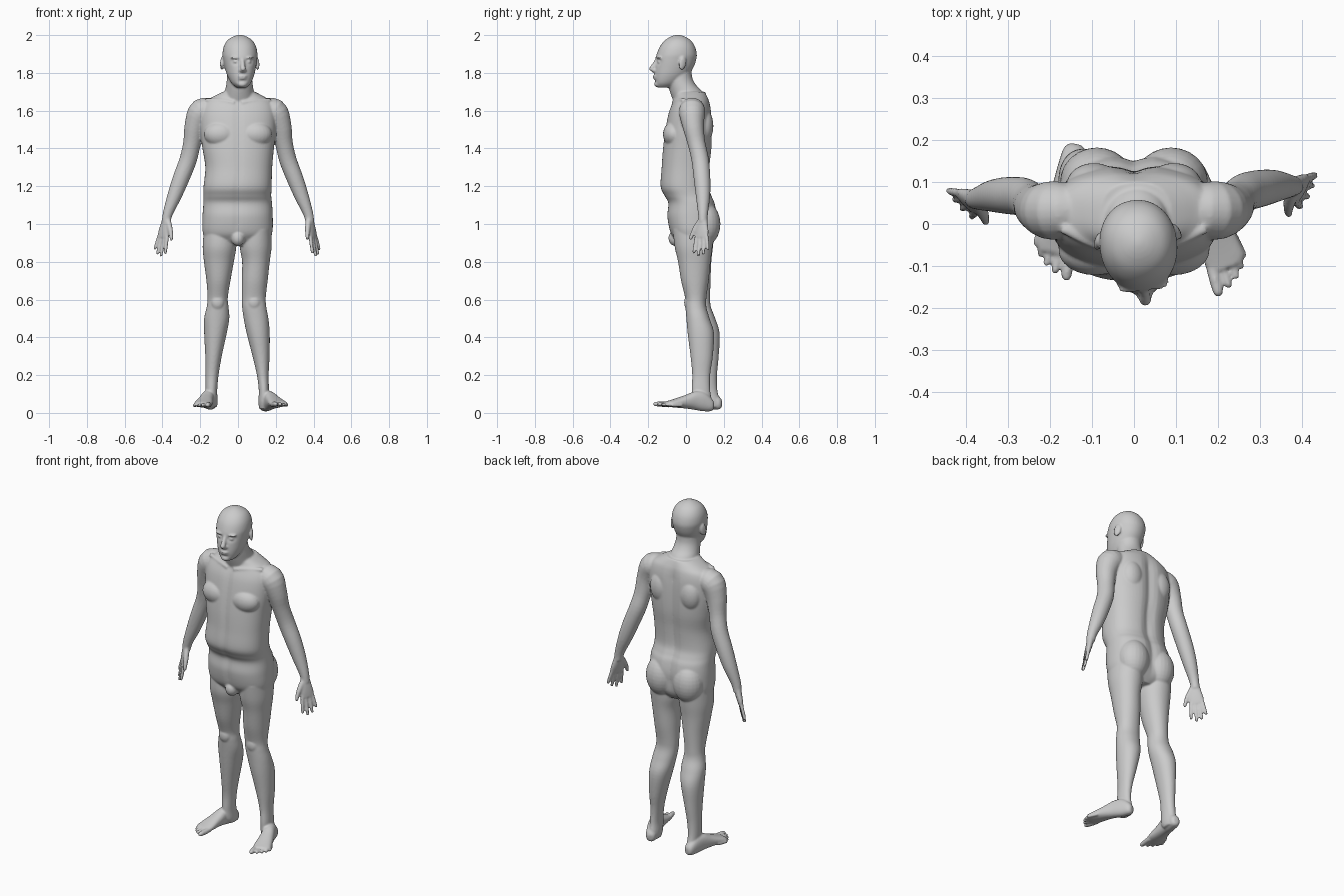
import bpy, bmesh, math
from mathutils import Vector, Matrix

bm = bmesh.new()


def spline(rows, sub):
    """Catmull-Rom interpolation of rows of numbers."""
    out = []
    for i in range(len(rows) - 1):
        a, b, c, d = rows[max(i - 1, 0)], rows[i], rows[i + 1], rows[min(i + 2, len(rows) - 1)]
        for k in range(sub):
            t = k / sub
            out.append([0.5 * (2 * q + (r - p) * t + (2 * p - 5 * q + 4 * r - s) * t * t
                               + (3 * q - p - 3 * r + s) * t ** 3) for p, q, r, s in zip(a, b, c, d)])
    return out + [list(rows[-1])]


def skin(rings):
    """Closed skin over a list of vertex-position rings."""
    vs = [[bm.verts.new(p) for p in ring] for ring in rings]
    n = len(vs[0])
    faces = [bm.faces.new((a[i], a[(i + 1) % n], b[(i + 1) % n], b[i]))
             for a, b in zip(vs, vs[1:]) for i in range(n)]
    faces += [bm.faces.new(vs[0][::-1]), bm.faces.new(vs[-1])]
    bmesh.ops.recalc_face_normals(bm, faces=faces)


def loft(rows, e=2.2, m=Matrix(), warp=None, n=40, sub=5):
    """Rounded sections; each row is (z, x0, x1, y0, y1)."""
    rings = []
    for z, x0, x1, y0, y1 in spline(rows, sub):
        ring = []
        for i in range(n):
            c, s = math.cos(math.tau * i / n), math.sin(math.tau * i / n)
            p = Vector(((x0 + x1) / 2 + (x1 - x0) / 2 * math.copysign(abs(c) ** (2 / e), c),
                        (y0 + y1) / 2 + (y1 - y0) / 2 * math.copysign(abs(s) ** (2 / e), s), z))
            if warp:
                warp(p)
            ring.append(m @ p)
        rings.append(ring)
    skin(rings)


def tube(rows, m=Matrix(), n=16, sub=4):
    """Round limb; each row is (x, y, z, radius)."""
    pts = spline(rows, sub)
    cs = [Vector(p[:3]) for p in pts]
    d = cs[-1] - cs[0]
    ref = Vector((0, 0, 0))
    ref[min(range(3), key=lambda k: abs(d[k]))] = 1
    rings = []
    for i, p in enumerate(pts):
        t = (cs[min(i + 1, len(cs) - 1)] - cs[max(i - 1, 0)]).normalized()
        a = t.cross(ref).normalized()
        b = t.cross(a)
        rings.append([m @ (cs[i] + p[3] * (a * math.cos(math.tau * k / n) + b * math.sin(math.tau * k / n)))
                      for k in range(n)])
    skin(rings)


def ball(c, r, m=Matrix()):
    bmesh.ops.create_uvsphere(bm, u_segments=24, v_segments=16, radius=1,
                              matrix=m @ Matrix.Translation(c) @ Matrix.Diagonal((*r, 1)))


def digit(a, b, r, m):
    """Finger or toe with a rounded tip."""
    a, b = Vector(a), Vector(b)
    d = (b - a).normalized()
    tube([(*a, r), (*a.lerp(b, .5), r), (*(b - d * r), r * .88), (*(b - d * r * .3), r * .65), (*b, r * .2)], m, 12)


def frame(origin, across, forward):
    """Local x = across, local z = forward."""
    f = Vector(forward).normalized()
    a = Vector(across)
    a = (a - f * a.dot(f)).normalized()
    u = f.cross(a)
    m = Matrix((a, u, f)).transposed().to_4x4()
    m.translation = Vector(origin)
    return m


# torso with spine and breastbone grooves
def groove(p):
    w = min(max((p.z - .9) / .1, 0), 1) * min(max((1.7 - p.z) / .1, 0), 1)
    p.y -= .016 * w * math.exp(-(p.x / .03) ** 2) * (p.y > .05)
    if p.y < 0:
        p.y += .006 * w * math.exp(-(p.x / .02) ** 2)


loft([(.885, -.06, .06, -.03, .11), (.92, -.165, .16, -.06, .14), (.96, -.187, .182, -.085, .155),
      (1.04, -.188, .184, -.1, .165), (1.11, -.183, .18, -.095, .155), (1.15, -.182, .176, -.115, .138),
      (1.2, -.182, .178, -.136, .124), (1.3, -.173, .181, -.13, .127), (1.4, -.188, .19, -.123, .138),
      (1.5, -.2, .202, -.11, .14), (1.59, -.2, .202, -.092, .136), (1.645, -.18, .183, -.07, .126),
      (1.675, -.13, .137, -.058, .114), (1.7, -.08, .09, -.06, .1)], 2.35, warp=groove, n=56)

# neck
loft([(1.63, -.085, .095, -.06, .11), (1.7, -.07, .084, -.085, .085), (1.74, -.062, .078, -.095, .05),
      (1.78, -.058, .074, -.1, .032), (1.84, -.055, .07, -.08, .03)], 2)

# muscle masses and collar bones
for s in (-1, 1):
    ball((s * .088, .1, 1.0), (.088, .082, .115))
    ball((s * .092, -.062, 1.475), (.088, .06, .068))
    ball((s * .095, .095, 1.52), (.065, .05, .09))
    tube([(s * .02, -.066, 1.64, .012), (s * .09, -.05, 1.652, .01), (s * .17, -.01, 1.655, .012)])
ball((0, -.055, .925), (.036, .038, .042))

# head, turned slightly, with eye sockets
head = Matrix.Translation((.01, -.045, 0)) @ Matrix.Rotation(math.radians(7), 4, 'Z')


def sockets(p):
    if p.y < -.04:
        p.y += .013 * math.exp(-((abs(p.x) - .034) / .018) ** 2 - ((p.z - 1.86) / .014) ** 2)
        p.y += .006 * math.exp(-(p.x / .025) ** 2 - ((p.z - 1.757) / .008) ** 2)


loft([(1.722, -.025, .025, -.105, -.03), (1.745, -.05, .05, -.12, .01), (1.785, -.07, .07, -.123, .055),
      (1.83, -.082, .082, -.12, .085), (1.87, -.089, .089, -.117, .099), (1.9, -.092, .092, -.11, .102),
      (1.94, -.085, .085, -.093, .092), (1.972, -.066, .066, -.067, .07), (1.992, -.036, .036, -.036, .04),
      (2.001, -.008, .008, -.008, .01)], 2.1, head, sockets, 64, 8)
tube([(0, -.106, 1.876, .01), (0, -.12, 1.85, .011), (0, -.136, 1.82, .015), (0, -.138, 1.812, .009)], head)
ball((0, -.122, 1.812), (.021, .018, .011), head)
ball((0, -.115, 1.782), (.026, .017, .006), head)
ball((0, -.114, 1.77), (.023, .016, .006), head)
ball((0, -.105, 1.74), (.026, .02, .016), head)
for s in (-1, 1):
    ball((s * .034, -.1, 1.859), (.014, .012, .009), head)
    ball((s * .034, -.1, 1.88), (.028, .016, .007), head)
    ear = head @ Matrix.Translation((s * .09, .014, 1.85)) @ Matrix.Rotation(s * .35, 4, 'Z') @ Matrix.Rotation(-.2, 4, 'X')
    ball((s * .004, 0, 0), (.009, .021, .036), ear)

# legs: right stands slightly further back
loft([(.97, -.18, -.02, -.06, .15), (.88, -.187, -.01, -.06, .143), (.8, -.18, -.022, -.04, .134),
      (.7, -.167, -.04, -.018, .13), (.61, -.161, -.054, .012, .128), (.56, -.166, -.05, .018, .132),
      (.5, -.179, -.046, .026, .155), (.42, -.179, -.06, .037, .178), (.3, -.173, -.086, .055, .173),
      (.2, -.172, -.103, .07, .164), (.12, -.172, -.11, .07, .166), (.06, -.168, -.108, .075, .18),
      (.03, -.16, -.112, .1, .178)], 2.1)
loft([(.97, .02, .178, -.07, .15), (.88, .01, .178, -.06, .14), (.8, .022, .168, -.042, .13),
      (.7, .02, .157, -.026, .12), (.61, .02, .147, -.005, .108), (.56, .022, .15, -.003, .108),
      (.5, .03, .161, .002, .125), (.42, .046, .168, .009, .148), (.3, .077, .167, .024, .142),
      (.2, .1, .162, .033, .128), (.12, .11, .164, .03, .128), (.06, .108, .162, .035, .138),
      (.02, .112, .155, .05, .136)], 2.1)
for c in ((-.108, .03, .585), (.085, .012, .585)):
    ball(c, (.034, .022, .04))

# feet: sections run from heel to ball, then five toes
for s, hx, hy, hz, yaw, pitch in ((-1, -.138, .188, .014, 12, 3), (1, .135, .142, .003, 20, 6)):
    w, p = math.radians(yaw), math.radians(pitch)
    fwd = (s * math.sin(w) * math.cos(p), -math.cos(w) * math.cos(p), math.sin(p))
    m = frame((hx, hy, hz), (math.cos(w), s * math.sin(w), 0), fwd)
    # local y must point up; local x runs outwards
    up = Vector((0, 0, 1)) - Vector(fwd) * fwd[2]
    up.normalize()
    out = Vector((s * math.cos(w), math.sin(w), 0))
    for i in range(3):
        m[i][0], m[i][1] = out[i], up[i]
    loft([(0, -.014, .014, .015, .05), (.015, -.027, .027, .004, .07), (.06, -.032, .032, 0, .1),
          (.11, -.035, .035, .003, .1), (.16, -.04, .04, .004, .076), (.21, -.048, .045, .003, .053),
          (.245, -.05, .046, .003, .038), (.265, -.046, .036, .005, .03)], 2.3, m)
    for k, (a, b, u, r) in enumerate(((-.035, -.044, .322, .0145), (-.012, -.014, .312, .0105),
                                      (.008, .01, .298, .01), (.025, .03, .279, .0095), (.038, .045, .256, .009))):
        digit((a, .018, .235 - k * .011), (b, .011, u), r, m)

# arms and hands
for s, turn in ((-1, (-.7, .7, 0)), (1, (.47, .88, 0))):
    arm = [(.12, .037, 1.6, .055), (.19, .032, 1.596, .07), (.226, .038, 1.52, .057), (.243, .055, 1.43, .047),
           (.264, .075, 1.34, .046), (.302, .085, 1.24, .044), (.336, .09, 1.15, .038),
           (.37, .09, 1.06, .027), (.381, .09, 1.01, .023)]
    back = [.03 * min(max((1.5 - a[2]) / .45, 0), 1) * (s < 0) for a in arm]
    tube([(s * a[0], a[1] - b, a[2], a[3]) for a, b in zip(arm, back)], n=24)
    m = frame((s * .376, .089 - .03 * (s < 0), 1.035), turn, (s * .2, -.06, -.98))
    loft([(0, -.024, .024, -.019, .019), (.04, -.032, .031, -.018, .018), (.08, -.04, .039, -.015, .015),
          (.11, -.038, .037, -.011, .011)], 2.3, m)
    for a, b, u in ((-.03, -.042, .195), (-.01, -.013, .212), (.011, .016, .204), (.029, .043, .18)):
        digit((a, 0, .095), (b, 0, u), .0098, m)
    tube([(-.018, 0, .025, .016), (-.042, 0, .06, .014), (-.058, 0, .09, .011), (-.066, 0, .112, .009),
          (-.069, 0, .119, .003)], m)

# fuse all parts into one continuous skin
mesh = bpy.data.meshes.new("body")
bm.to_mesh(mesh)
bm.free()
body = bpy.data.objects.new("body", mesh)
bpy.context.collection.objects.link(body)
fuse = body.modifiers.new("fuse", 'REMESH')
fuse.mode = 'VOXEL'
fuse.voxel_size = .0055
fuse.use_smooth_shade = True
soft = body.modifiers.new("soften", 'SMOOTH')
soft.factor = .5
soft.iterations = 4
